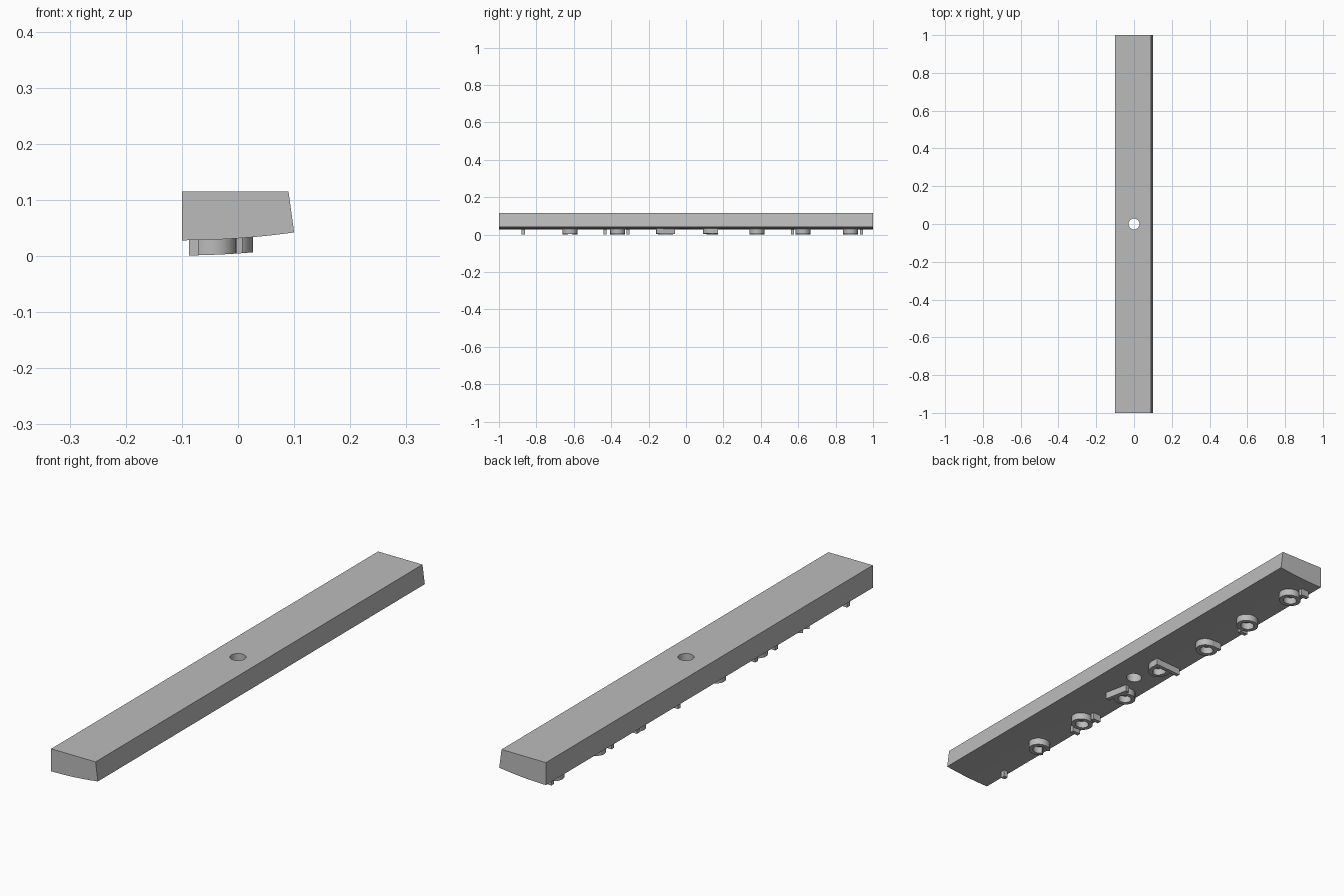
import bpy, bmesh, math
from mathutils import Vector

cube = bpy.data.objects.get("Cube")
if cube:
    bpy.data.objects.remove(cube, do_unlink=True)

grey = bpy.data.materials.new("plain grey")
grey.use_nodes = True
colour = (0.5, 0.5, 0.5, 1)
grey.diffuse_color = colour
grey.node_tree.nodes["Principled BSDF"].inputs["Base Color"].default_value = colour


def underside(x):
    """Height of the gently curved lower surface."""
    return 0.028 + 0.014 * ((x + 0.1) / 0.2) ** 2


def finish(bm, name, smooth=True):
    bmesh.ops.recalc_face_normals(bm, faces=bm.faces)
    mesh = bpy.data.meshes.new(name)
    bm.to_mesh(mesh)
    bm.free()
    mesh.materials.append(grey)
    obj = bpy.data.objects.new(name, mesh)
    bpy.context.collection.objects.link(obj)
    if smooth:
        bpy.ops.object.select_all(action='DESELECT')
        obj.select_set(True)
        bpy.context.view_layer.objects.active = obj
        bpy.ops.object.shade_smooth_by_angle(angle=math.radians(30))
    return obj


def wall(name, path, closed=False, width=0.016):
    """Upright rib along a plan path, following the curved underside."""
    pts = [Vector(p) for p in path]
    n = len(pts)
    bm = bmesh.new()
    rows = []
    for i, p in enumerate(pts):
        a = pts[i - 1] if closed or i else p
        b = pts[(i + 1) % n] if closed or i < n - 1 else p
        d = (b - a).normalized()
        side = Vector((-d.y, d.x)) * width / 2
        row = []
        for q, off in ((p + side, 0.003), (p - side, 0.003), (p - side, -0.027), (p + side, -0.027)):
            row.append(bm.verts.new((q.x, q.y, underside(q.x) + off)))
        rows.append(row)
    for i in range(n if closed else n - 1):
        r, s = rows[i], rows[(i + 1) % n]
        for k in range(4):
            m = (k + 1) % 4
            bm.faces.new((r[k], r[m], s[m], s[k]))
    if not closed:
        bm.faces.new(rows[0])
        bm.faces.new(rows[-1])
    return finish(bm, name)


def arc(x, y, rx, ry, start=0, end=360, steps=28):
    count = steps if end - start == 360 else steps + 1
    angles = [math.radians(start + (end - start) * i / steps) for i in range(count)]
    return [(x + rx * math.cos(a), y + ry * math.sin(a)) for a in angles]


# Long bar with a slanted side and a curved underside
section = [(-0.1, 0.115), (0.09, 0.115)]
section += [(x, underside(x)) for x in [0.1 - 0.2 * i / 16 for i in range(17)]]
bm = bmesh.new()
face = bm.faces.new([bm.verts.new((x, -1, z)) for x, z in section])
ext = bmesh.ops.extrude_face_region(bm, geom=[face])
bmesh.ops.translate(bm, vec=(0, 2, 0), verts=[v for v in ext["geom"] if isinstance(v, bmesh.types.BMVert)])
bar = finish(bm, "bar", smooth=False)

# Hole through the middle
bm = bmesh.new()
bmesh.ops.create_cone(bm, cap_ends=True, segments=40, radius1=0.029, radius2=0.029, depth=0.5)
cutter = finish(bm, "hole_cutter", smooth=False)
cutter.hide_render = True
cutter.hide_viewport = True
cutter.display_type = 'WIRE'
cut = bar.modifiers.new("hole", 'BOOLEAN')
cut.operation = 'DIFFERENCE'
cut.solver = 'EXACT'
cut.object = cutter
bpy.context.view_layer.objects.active = bar
bpy.ops.object.select_all(action='DESELECT')
bar.select_set(True)
bpy.ops.object.modifier_apply(modifier=cut.name)
bpy.data.objects.remove(cutter, do_unlink=True)
bpy.ops.object.shade_smooth_by_angle(angle=math.radians(30))

# Closed ring ribs
for i, y in enumerate((0.88, 0.625, 0.38, -0.11, -0.365)):
    wall(f"ring_{i + 1}", arc(-0.045, y, 0.034, 0.032), closed=True)

# Open ring near the front end
wall("open_ring", arc(-0.045, -0.62, 0.034, 0.032, -150, 150))

# Short tabs beside the rings
for i, y in enumerate((0.937, 0.57, 0.413, -0.31, -0.432)):
    wall(f"tab_{i + 1}", [(-0.085, y), (-0.05, y)])

# Long rib with a cup beside it
wall("long_rib", [(0.027, 0.162), (-0.085, 0.162)])
wall("cup", arc(-0.012, 0.14, 0.031, 0.04, 150, 390))

# Slanted bar above the middle ring
wall("slanted_rib", [(0.0, -0.16), (-0.018, -0.06)])

# Small stud at the front end
wall("stud", [(-0.087, -0.87), (-0.07, -0.87)], width=0.018)
